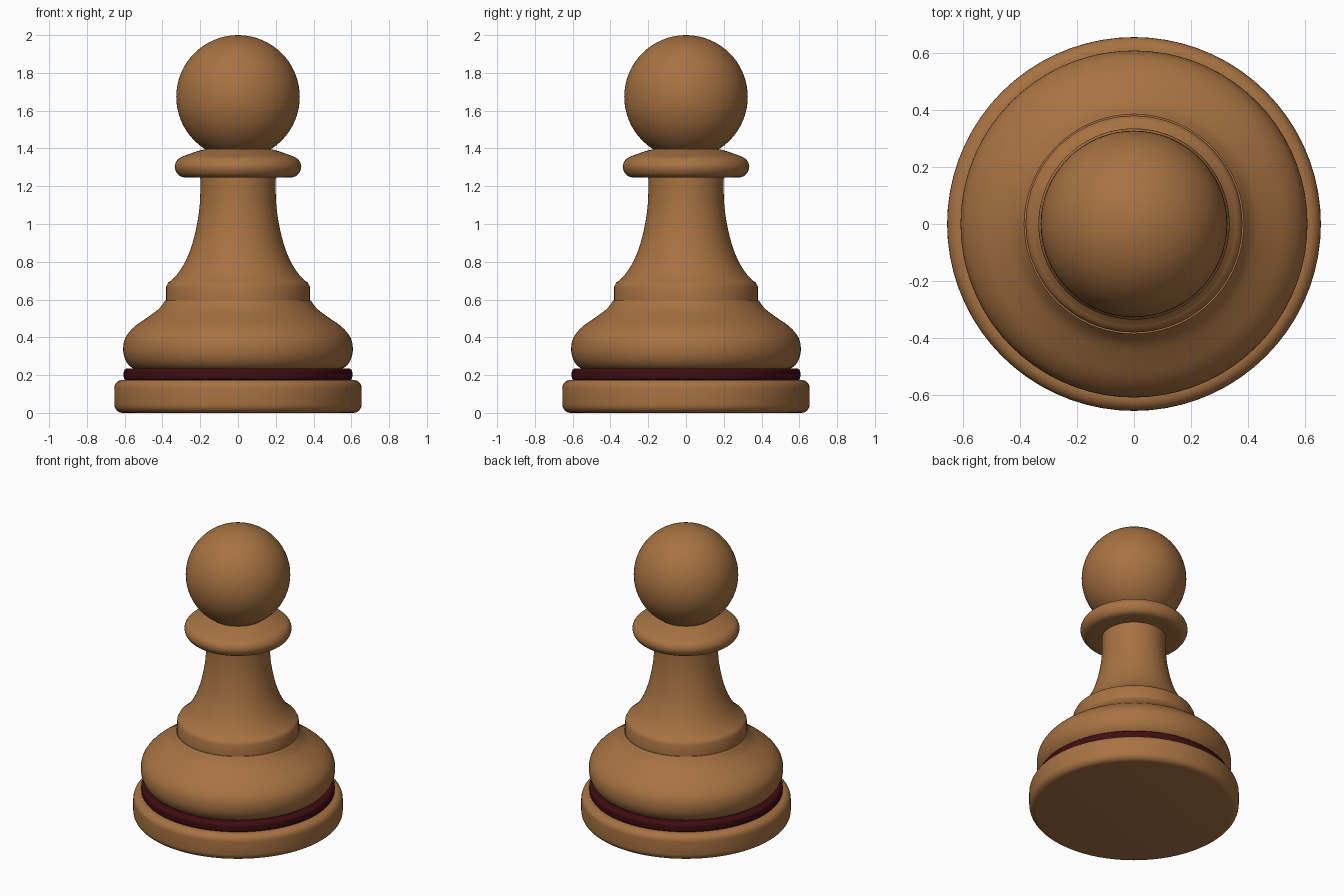
import bpy
import bmesh
import math

cube = bpy.data.objects.get("Cube")
if cube:
    bpy.data.objects.remove(cube, do_unlink=True)


def material(name, colour):
    mat = bpy.data.materials.new(name)
    mat.use_nodes = True
    mat.diffuse_color = colour
    mat.node_tree.nodes["Principled BSDF"].inputs["Base Color"].default_value = colour
    return mat


wood = material("warm wood", (0.39, 0.17, 0.055, 1))
felt = material("dark red", (0.05, 0.004, 0.006, 1))


def finish(obj, mat, angle=40):
    obj.data.materials.append(mat)
    bpy.ops.object.select_all(action='DESELECT')
    obj.select_set(True)
    bpy.context.view_layer.objects.active = obj
    bpy.ops.object.shade_smooth_by_angle(angle=math.radians(angle))


def lathe(name, profile, mat, steps=72):
    """Spin a (radius, height) profile, closed on the axis at both ends."""
    profile = [(0, profile[0][1])] + profile + [(0, profile[-1][1])]
    bm = bmesh.new()
    verts = [bm.verts.new((r, 0, z)) for r, z in profile]
    edges = [bm.edges.new(pair) for pair in zip(verts, verts[1:])]
    bmesh.ops.spin(bm, geom=verts + edges, cent=(0, 0, 0), axis=(0, 0, 1),
                   angle=math.tau, steps=steps)
    bmesh.ops.remove_doubles(bm, verts=bm.verts, dist=0.0005)
    bmesh.ops.recalc_face_normals(bm, faces=bm.faces)
    mesh = bpy.data.meshes.new(name)
    bm.to_mesh(mesh)
    bm.free()
    obj = bpy.data.objects.new(name, mesh)
    bpy.context.collection.objects.link(obj)
    finish(obj, mat)


def curve_through(points, cuts=4):
    """Smooth a profile with Catmull-Rom interpolation."""
    pts = [points[0]] + points + [points[-1]]
    out = []
    for a, b, c, d in zip(pts, pts[1:], pts[2:], pts[3:]):
        for i in range(cuts):
            t = i / cuts
            out.append(tuple(
                0.5 * (2 * q + (r - p) * t + (2 * p - 5 * q + 4 * r - s) * t ** 2
                       + (3 * q - p - 3 * r + s) * t ** 3)
                for p, q, r, s in zip(a, b, c, d)))
    return out + [points[-1]]


def rounded_disc(radius, low, high, bevel, cuts=6):
    """Profile of a disc with rounded rims."""
    arc = [math.pi / 2 * i / cuts for i in range(cuts + 1)]
    bottom = [(radius - bevel + bevel * math.sin(a), low + bevel - bevel * math.cos(a)) for a in arc]
    top = [(r, low + high - z) for r, z in reversed(bottom)]
    return bottom + top


# Foot and coloured ring
lathe("foot", rounded_disc(0.655, 0, 0.175, 0.045), wood)
lathe("ring", rounded_disc(0.605, 0.17, 0.235, 0.02), felt)

# Bulging lower body
lathe("lower_body", curve_through([
    (0.53, 0.225), (0.57, 0.245), (0.598, 0.285), (0.608, 0.34), (0.595, 0.4),
    (0.55, 0.455), (0.48, 0.505), (0.42, 0.55), (0.385, 0.595)]), wood)

# Step and tapering stem
lathe("step", [(0.38, 0.59), (0.38, 0.67), (0.37, 0.69), (0.33, 0.715)], wood)
lathe("stem", curve_through([
    (0.37, 0.685), (0.325, 0.73), (0.285, 0.79), (0.25, 0.87), (0.225, 0.96),
    (0.207, 1.06), (0.2, 1.15), (0.2, 1.26)]), wood)

# Collar
lathe("collar", curve_through([
    (0.2, 1.245), (0.285, 1.247), (0.32, 1.265), (0.335, 1.305), (0.315, 1.345),
    (0.26, 1.37), (0.18, 1.395), (0.1, 1.405)]), wood)

# Round head
bpy.ops.mesh.primitive_uv_sphere_add(segments=64, ring_count=32, radius=0.327,
                                     location=(0, 0, 1.673))
head = bpy.context.object
head.name = "head"
finish(head, wood)
